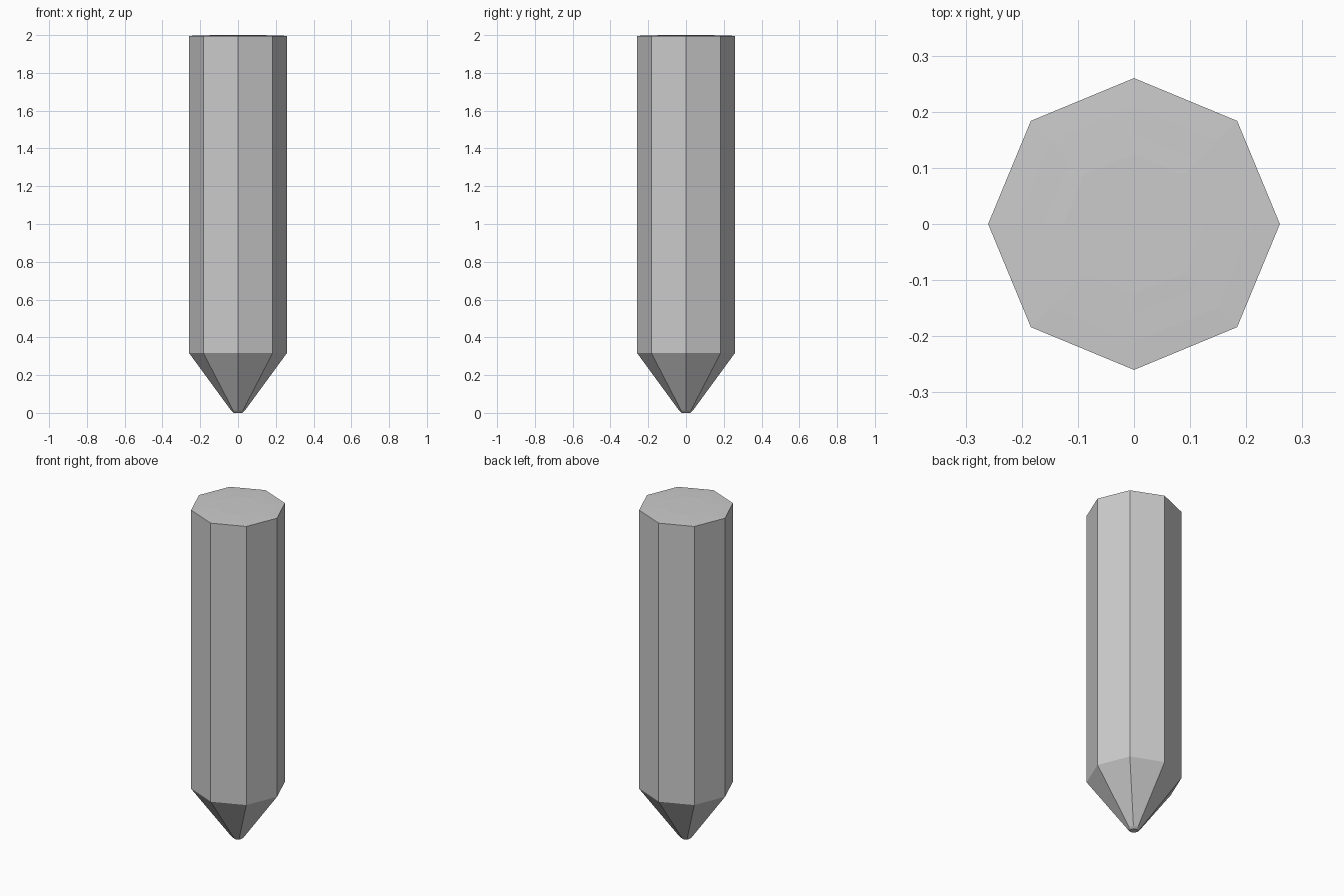
import bpy, bmesh, math

if "Cube" in bpy.data.objects:
    bpy.data.objects.remove(bpy.data.objects["Cube"])

SIDES = 8

# Half profile (radius, height): blunt tip, sharpened cone, shaft, barely domed end
profile = [(0.022, 0.0), (0.036, 0.012), (0.26, 0.318), (0.26, 1.996),
           (0.21, 1.998), (0.16, 1.999), (0.125, 2.0)]


def lathe(name, profile):
    bm = bmesh.new()
    rings = []
    for r, z in profile:
        rings.append([bm.verts.new((r * math.cos(math.tau * i / SIDES),
                                    r * math.sin(math.tau * i / SIDES), z))
                      for i in range(SIDES)])
    for low, high in zip(rings, rings[1:]):
        for i in range(SIDES):
            j = (i + 1) % SIDES
            bm.faces.new((low[i], low[j], high[j], high[i]))
    # Close both ends
    bm.faces.new(rings[0][::-1])
    bm.faces.new(rings[-1])
    mesh = bpy.data.meshes.new(name)
    bm.to_mesh(mesh)
    bm.free()
    obj = bpy.data.objects.new(name, mesh)
    bpy.context.collection.objects.link(obj)
    return obj


# Eight-sided pointed stake, flat shaded
lathe("pointed_stake", profile)
